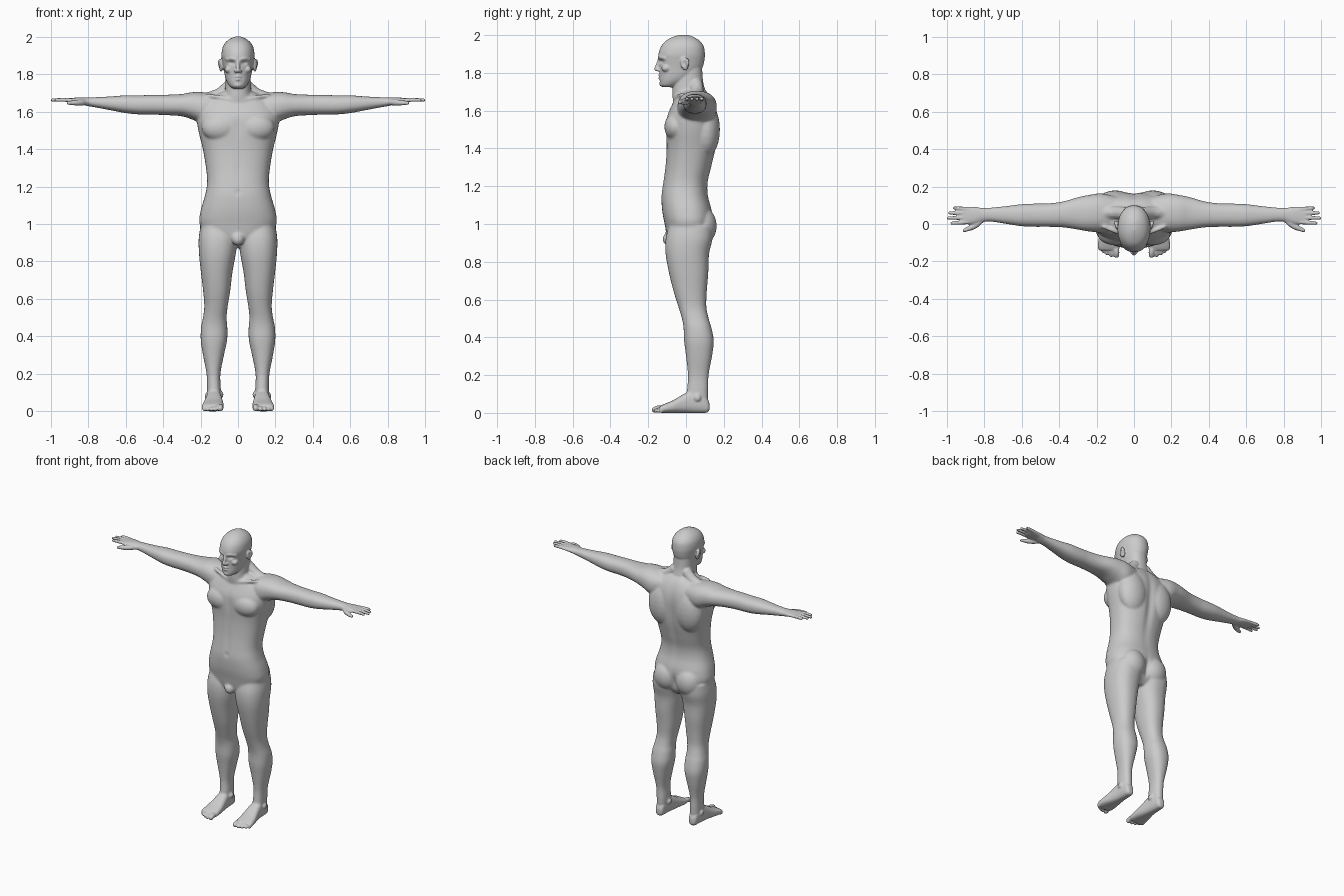
import bpy, bmesh, math
from mathutils import Vector, Matrix

bm = bmesh.new()


def skin(rings):
    """Join rings of points into a closed tube."""
    vs = [[bm.verts.new(p) for p in r] for r in rings]
    n = len(vs[0])
    for a, b in zip(vs, vs[1:]):
        for i in range(n):
            j = (i + 1) % n
            bm.faces.new((a[i], a[j], b[j], b[i]))
    bm.faces.new(vs[0][::-1])
    bm.faces.new(vs[-1])


def spline(rows, steps=5):
    """Catmull-Rom rows of numbers."""
    out = []
    for i in range(len(rows) - 1):
        p0, p1, p2 = rows[max(i - 1, 0)], rows[i], rows[i + 1]
        p3 = rows[min(i + 2, len(rows) - 1)]
        for s in range(steps):
            t = s / steps
            out.append([b + 0.5 * t * (c - a + t * (2 * a - 5 * b + 4 * c - d + t * (3 * (b - c) + d - a)))
                        for a, b, c, d in zip(p0, p1, p2, p3)])
    return out + [list(rows[-1])]


def loft(axis, rows, power=2.3, n=40):
    """Rows are (position on axis, low/high of 1st other axis, low/high of 2nd)."""
    rings = []
    for t, u0, u1, v0, v1 in spline(rows):
        ring = []
        for k in range(n):
            a = 2 * math.pi * k / n
            c, s = math.cos(a), math.sin(a)
            u = (u0 + u1) / 2 + (u1 - u0) / 2 * math.copysign(abs(c) ** (2 / power), c)
            v = (v0 + v1) / 2 + (v1 - v0) / 2 * math.copysign(abs(s) ** (2 / power), s)
            ring.append({'x': (t, u, v), 'y': (u, t, v), 'z': (u, v, t)}[axis])
        rings.append(ring)
    skin(rings)


def ball(c, r, tilt=0):
    m = Matrix.Translation(c) @ Matrix.Rotation(tilt, 4, 'X') @ Matrix.Diagonal((*r, 1))
    bmesh.ops.create_icosphere(bm, subdivisions=3, radius=1, matrix=m)


def rod(*pts):
    """Round-ended rod through (x, y, z, radius) points."""
    rows = spline(pts)
    rings = []
    for i, r in enumerate(rows):
        d = Vector(rows[min(i + 1, len(rows) - 1)][:3]) - Vector(rows[max(i - 1, 0)][:3])
        q = d.to_track_quat('Z', 'Y')
        rings.append([Vector(r[:3]) + q @ Vector((r[3] * math.cos(k * math.pi / 6), r[3] * math.sin(k * math.pi / 6), 0))
                      for k in range(12)])
    skin(rings)
    for p in (pts[0], pts[-1]):
        ball(p[:3], (p[3],) * 3)


# arm and palm
loft('x', [(.08, -.03, .14, 1.56, 1.685), (.17, -.045, .163, 1.53, 1.702), (.24, -.04, .155, 1.556, 1.704),
           (.30, -.03, .143, 1.575, 1.694), (.38, -.018, .12, 1.581, 1.69), (.46, -.015, .11, 1.584, 1.689),
           (.53, -.015, .109, 1.585, 1.687), (.60, -.012, .106, 1.592, 1.687), (.68, 0, .096, 1.607, 1.681),
           (.76, .012, .088, 1.622, 1.677), (.81, .012, .086, 1.631, 1.675), (.85, .002, .091, 1.642, 1.675),
           (.89, -.002, .093, 1.647, 1.673), (.92, .002, .09, 1.652, 1.671)])
# fingers and thumb
for y0, y1, tip in ((.009, .004, .972), (.034, .032, .992), (.058, .059, .984), (.081, .086, .958)):
    rod((.89, y0, 1.661, .011), (.935, (y0 + y1) / 2, 1.663, .0105), (tip, y1, 1.662, .0085))
rod((.81, .022, 1.65, .016), (.855, -.012, 1.648, .016), (.905, -.034, 1.646, .01))
# leg
loft('z', [(.06, .095, .163, .0, .115), (.12, .092, .165, .005, .118), (.20, .094, .168, .01, .12),
           (.30, .075, .187, 0, .138), (.38, .058, .199, -.01, .147), (.45, .057, .197, -.013, .135),
           (.50, .061, .187, -.022, .12), (.56, .055, .18, -.04, .108), (.64, .042, .186, -.065, .11),
           (.74, .03, .198, -.09, .118), (.84, .012, .208, -.108, .122), (.92, .004, .21, -.108, .14),
           (.99, .01, .2, -.09, .14)])
ball((.09, .055, .09), (.012, .02, .02))
ball((.165, .06, .08), (.012, .02, .02))
# foot and toes
loft('y', [(.124, .112, .146, .015, .05), (.112, .101, .156, .002, .08), (.08, .095, .163, 0, .12),
           (.03, .09, .167, 0, .12), (-.02, .083, .175, 0, .095), (-.07, .077, .187, 0, .066),
           (-.12, .076, .194, 0, .045), (-.14, .082, .187, .002, .034)], 2.6)
for x0, x1, tip, r in ((.096, .094, -.165, .016), (.122, .121, -.166, .0105), (.143, .143, -.157, .0105),
                       (.161, .163, -.146, .01), (.178, .181, -.132, .01)):
    rod((x0, -.11, .02, r), (x1, tip + .02, r + .008, r), (x1, tip, r, r))
# trapezius, collarbone, chest, shoulder blade, buttock
rod((.045, .055, 1.735, .035), (.10, .06, 1.69, .035), (.18, .06, 1.66, .038))
rod((.022, -.058, 1.658, .012), (.09, -.042, 1.675, .012), (.16, -.015, 1.685, .012))
ball((.095, -.055, 1.515), (.1, .06, .075))
ball((.10, .105, 1.50), (.105, .075, .15))
ball((.085, .085, .99), (.09, .078, .1))
# brow, cheek, nostril and ear
rod((.014, -.139, 1.879, .011), (.035, -.132, 1.883, .011), (.058, -.112, 1.878, .01))
ball((.05, -.105, 1.825), (.022, .025, .02))
ball((.012, -.147, 1.816), (.009, .012, .009))
ball((.09, -.008, 1.848), (.012, .021, .036), .2)
ball((.098, .004, 1.858), (.009, .014, .024), .2)

# mirror everything so far to the other side
half = bmesh.ops.duplicate(bm, geom=bm.verts[:] + bm.edges[:] + bm.faces[:])['geom']
bmesh.ops.scale(bm, vec=(-1, 1, 1), verts=[g for g in half if isinstance(g, bmesh.types.BMVert)])
bmesh.ops.reverse_faces(bm, faces=[g for g in half if isinstance(g, bmesh.types.BMFace)])


def trunk(rows, power=2.3):
    loft('z', [(z, -w, w, y0, y1) for z, w, y0, y1 in rows], power)


# torso
trunk([(.875, .06, -.05, .08), (.92, .16, -.095, .12), (1.0, .205, -.113, .14), (1.07, .2, -.126, .137),
       (1.15, .177, -.13, .117), (1.22, .165, -.121, .116), (1.30, .171, -.11, .135), (1.40, .188, -.103, .158),
       (1.50, .212, -.105, .168), (1.57, .22, -.1, .168), (1.63, .2, -.075, .155), (1.68, .14, -.05, .13),
       (1.71, .07, -.04, .10)], 2.4)
ball((0, -.092, .92), (.034, .032, .036))
# neck
trunk([(1.60, .1, -.06, .13), (1.66, .082, -.07, .116), (1.70, .071, -.072, .105), (1.76, .066, -.068, .09),
       (1.84, .065, -.06, .085)])
# head
trunk([(1.724, .025, -.122, -.07), (1.735, .043, -.136, -.03), (1.76, .06, -.139, .02), (1.79, .07, -.139, .06),
       (1.83, .077, -.141, .088), (1.87, .084, -.145, .098), (1.90, .088, -.146, .1), (1.94, .083, -.132, .094),
       (1.97, .066, -.107, .072), (1.99, .04, -.07, .04), (2.001, .012, -.035, .01)], 2.15)
# nose, lips and chin
rod((0, -.142, 1.868, .009), (0, -.15, 1.842, .010), (0, -.157, 1.82, .0115))
for z, w in ((1.786, .02), (1.773, .017)):
    rod((-w, -.132, z, .005), (0, -.14, z, .008), (w, -.132, z, .005))
ball((0, -.124, 1.742), (.024, .018, .016))
bmesh.ops.recalc_face_normals(bm, faces=bm.faces[:])

# fuse all parts into one skin
mesh = bpy.data.meshes.new("body")
bm.to_mesh(mesh)
bm.free()
body = bpy.data.objects.new("body", mesh)
bpy.context.collection.objects.link(body)
fuse = body.modifiers.new("fuse", 'REMESH')
fuse.mode = 'VOXEL'
fuse.voxel_size = 0.005
bpy.context.view_layer.update()
fused = bpy.data.meshes.new_from_object(body.evaluated_get(bpy.context.evaluated_depsgraph_get()))
body.modifiers.clear()
body.data = fused

# sculpt strokes (centre, size, push): spine, cleft, breastbone, belly, navel, eyes, mouth, ears
strokes = [((0, .17, 1.42), (.024, .08, .22), (0, -.012, 0)), ((0, .15, .97), (.014, .06, .06), (0, -.02, 0)),
           ((0, -.11, 1.52), (.016, .04, .07), (0, .006, 0)), ((0, -.12, 1.28), (.014, .04, .1), (0, .004, 0)),
           ((0, -.13, 1.17), (.009, .03, .01), (0, .01, 0)), ((.033, -.132, 1.860), (.017, .03, .010), (0, .013, 0)),
           ((0, -.14, 1.7795), (.02, .02, .003), (0, .005, 0)), ((.105, -.01, 1.852), (.012, .009, .014), (-.008, 0, 0))]
soft = body.vertex_groups.new(name="soft")
soft_ids = []
for v in fused.vertices:
    side = -1 if v.co.x < 0 else 1
    p = Vector((abs(v.co.x), v.co.y, v.co.z))
    for c, r, push in strokes:
        d = sum(((p[i] - c[i]) / r[i]) ** 2 for i in range(3))
        if d < 6:
            w = math.exp(-d)
            v.co += Vector((push[0] * side, push[1], push[2])) * w
    v.co.z = max(v.co.z, 0)
    if p.x < .82 and .1 < p.z < 1.71:
        soft_ids.append(v.index)
soft.add(soft_ids, 1, 'REPLACE')

# relax the big forms, barely touch face, fingers and toes
for name, count, group in (("relax", 22, "soft"), ("polish", 2, "")):
    m = body.modifiers.new(name, 'SMOOTH')
    m.factor = 0.5
    m.iterations = count
    m.vertex_group = group
fused.shade_smooth()
